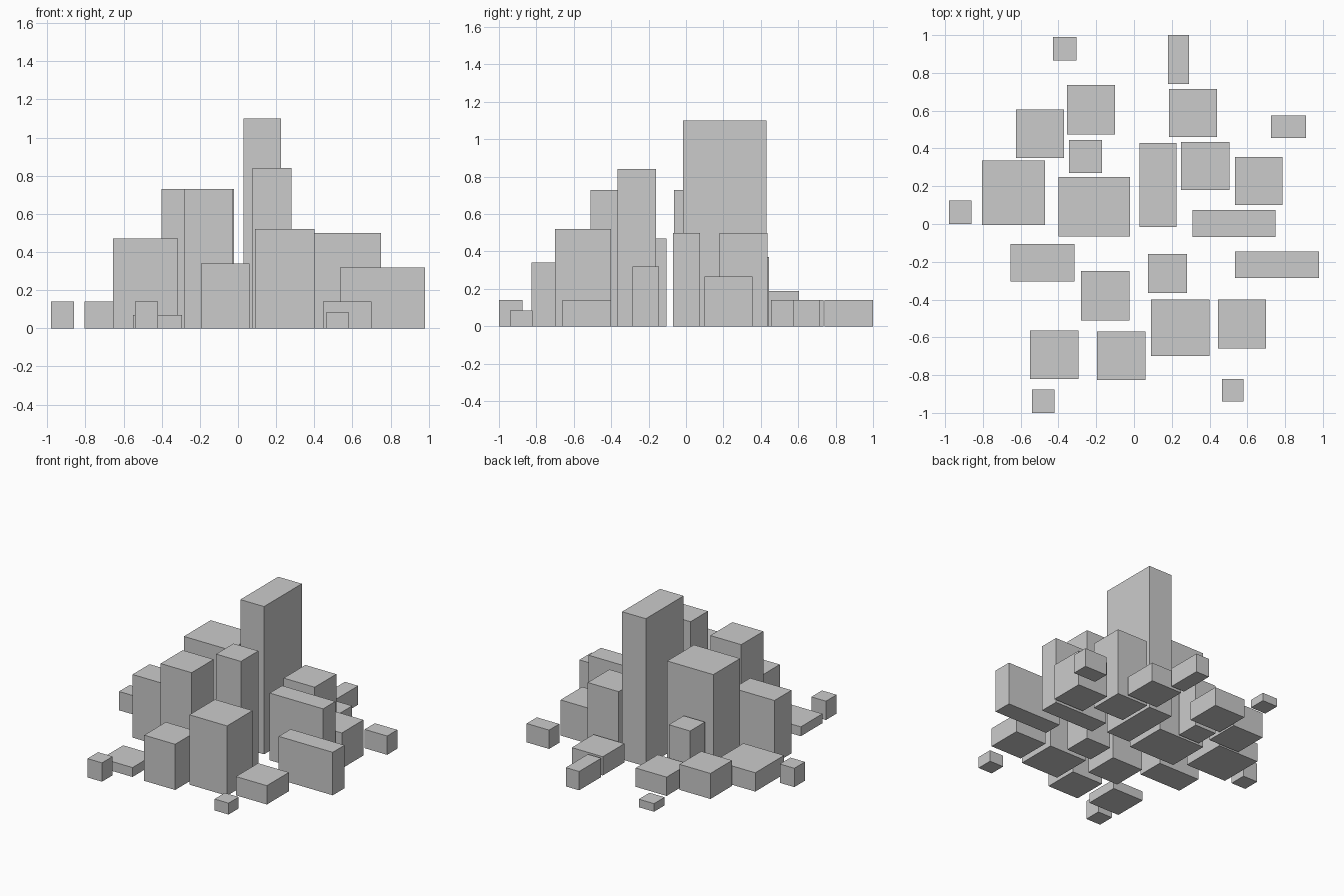
import bpy
import bmesh


def block(name, x0, x1, y0, y1, h):
    """Box standing on the ground, given its footprint and height."""
    bm = bmesh.new()
    bmesh.ops.create_cube(bm, size=1.0)
    for v in bm.verts:
        v.co.x = x1 if v.co.x > 0 else x0
        v.co.y = y1 if v.co.y > 0 else y0
        v.co.z = h if v.co.z > 0 else 0
    mesh = bpy.data.meshes.new(name)
    bm.to_mesh(mesh)
    bm.free()
    bpy.context.collection.objects.link(bpy.data.objects.new(name, mesh))


# Tall buildings around the centre
block("main_tower", 0.03, 0.225, -0.015, 0.43, 1.10)
block("front_tower", 0.075, 0.28, -0.365, -0.16, 0.84)
block("wide_tower", -0.40, -0.02, -0.065, 0.25, 0.73)
block("square_tower", -0.28, -0.025, -0.51, -0.25, 0.73)

# Mid-height buildings
block("front_office", 0.09, 0.40, -0.70, -0.40, 0.52)
block("right_slab", 0.31, 0.75, -0.07, 0.075, 0.50)
block("inner_office", 0.25, 0.505, 0.18, 0.435, 0.50)
block("left_slab", -0.655, -0.315, -0.305, -0.105, 0.47)
block("back_annex", -0.345, -0.17, 0.27, 0.445, 0.37)
block("front_house", -0.195, 0.06, -0.825, -0.57, 0.34)
block("outer_slab", 0.535, 0.98, -0.285, -0.145, 0.32)
block("right_house", 0.535, 0.785, 0.10, 0.355, 0.265)

# Low buildings
block("left_back_house", -0.625, -0.37, 0.35, 0.605, 0.19)
block("left_hall", -0.805, -0.47, -0.005, 0.335, 0.14)
block("back_left_hall", -0.355, -0.10, 0.475, 0.735, 0.14)
block("back_right_hall", 0.185, 0.44, 0.46, 0.715, 0.14)
block("front_right_hall", 0.445, 0.70, -0.66, -0.40, 0.14)
block("front_left_hall", -0.55, -0.295, -0.82, -0.565, 0.07)

# Small sheds at the rim
block("back_shed", -0.43, -0.305, 0.865, 0.99, 0.06)
block("back_long_shed", 0.18, 0.29, 0.74, 1.0, 0.14)
block("right_shed", 0.725, 0.91, 0.455, 0.575, 0.14)
block("left_shed", -0.98, -0.86, 0.0, 0.125, 0.14)
block("front_left_shed", -0.54, -0.42, -1.0, -0.875, 0.14)
block("front_right_shed", 0.465, 0.58, -0.94, -0.82, 0.085)
